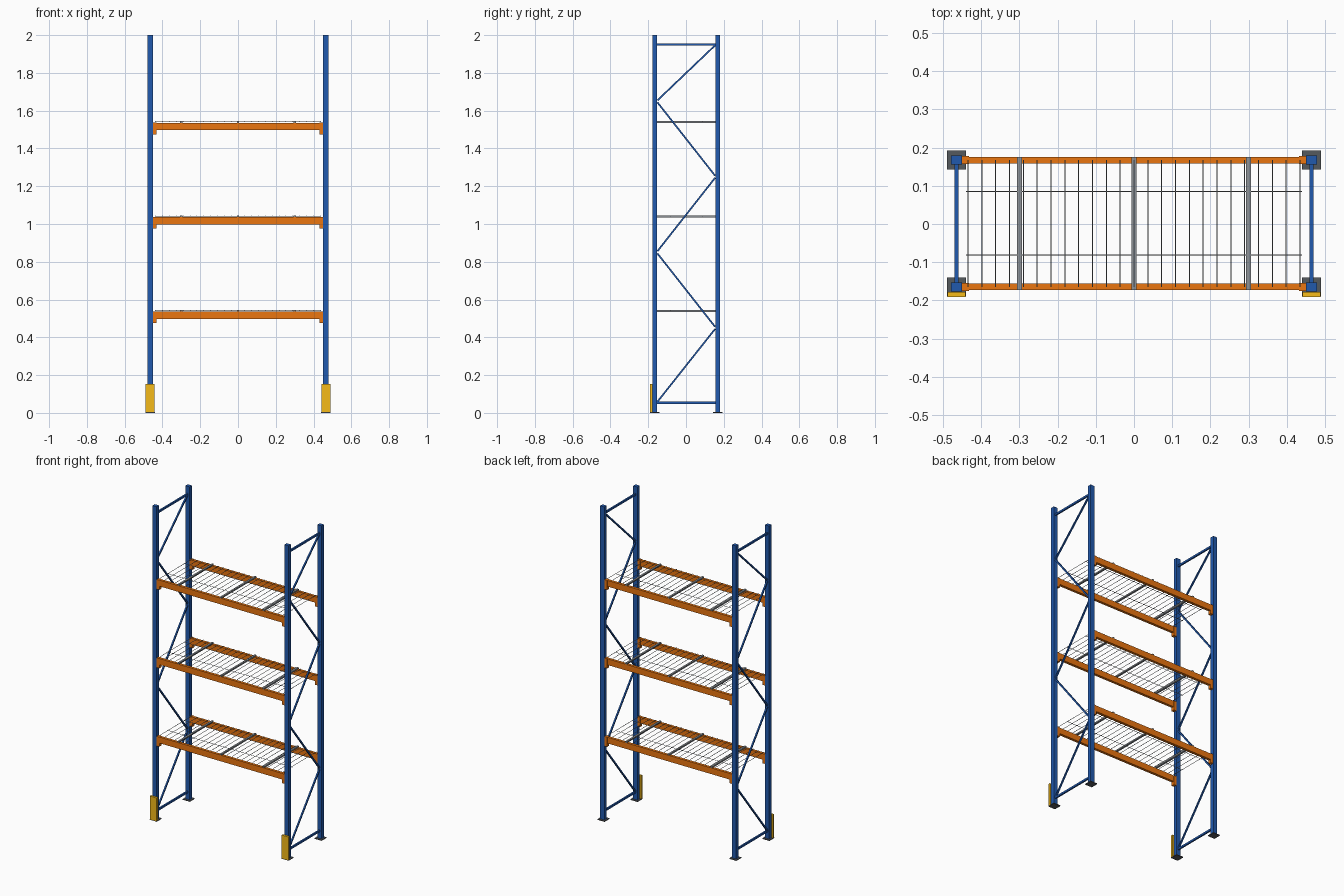
import bpy, bmesh
from mathutils import Vector, Matrix

if "Cube" in bpy.data.objects:
    bpy.data.objects.remove(bpy.data.objects["Cube"])


def material(name, rgb):
    m = bpy.data.materials.new(name)
    m.diffuse_color = (*rgb, 1)
    m.use_nodes = True
    m.node_tree.nodes["Principled BSDF"].inputs["Base Color"].default_value = m.diffuse_color
    return m


BLUE = material("blue_paint", (0.015, 0.10, 0.42))
ORANGE = material("orange_paint", (0.83, 0.18, 0.005))
YELLOW = material("yellow_paint", (0.92, 0.50, 0.01))
DARK = material("dark_steel", (0.09, 0.10, 0.11))
STEEL = material("galvanised_steel", (0.27, 0.29, 0.31))


def finish(name, bm, mat):
    me = bpy.data.meshes.new(name)
    bm.to_mesh(me)
    bm.free()
    me.materials.append(mat)
    ob = bpy.data.objects.new(name, me)
    bpy.context.collection.objects.link(ob)
    return ob


def add_box(bm, lo, hi):
    lo, hi = Vector(lo), Vector(hi)
    mat = Matrix.Translation((lo + hi) / 2) @ Matrix.Diagonal((*(hi - lo), 1))
    bmesh.ops.create_cube(bm, size=1, matrix=mat)


def box(name, lo, hi, mat):
    bm = bmesh.new()
    add_box(bm, lo, hi)
    return finish(name, bm, mat)


def add_rod(bm, a, b, r, sides=6):
    a, b = Vector(a), Vector(b)
    d = b - a
    mat = Matrix.Translation((a + b) / 2) @ d.to_track_quat('Z', 'Y').to_matrix().to_4x4()
    bmesh.ops.create_cone(bm, cap_ends=True, segments=sides, radius1=r, radius2=r,
                          depth=d.length, matrix=mat)


def add_bar(bm, a, b, wide, thick):
    # rectangular bar in the yz plane, wide along x
    a, b = Vector(a), Vector(b)
    d = b - a
    rot = Matrix((Vector((1, 0, 0)), d.normalized().cross(Vector((1, 0, 0))), d.normalized()))
    mat = (Matrix.Translation((a + b) / 2) @ rot.transposed().to_4x4()
           @ Matrix.Diagonal((wide, thick, d.length, 1)))
    bmesh.ops.create_cube(bm, size=1, matrix=mat)


PX = 0.465                # post centre in x
YF, YB = -0.165, 0.1675   # front and back post centres

# End frames: posts, foot plates, guards, bracing
for side, sx in (("left", -1), ("right", 1)):
    x = sx * PX
    for row, y in (("front", YF), ("back", YB)):
        box(f"{side}_{row}_post", (x - 0.0145, y - 0.012, 0.004), (x + 0.0145, y + 0.012, 2.0), BLUE)
        box(f"{side}_{row}_foot_plate", (x - 0.025, y - 0.0245, 0), (x + 0.025, y + 0.0245, 0.005), DARK)
    box(f"{side}_post_guard", (x - 0.0235, -0.191, 0.004), (x + 0.0235, YF - 0.0125, 0.152), YELLOW)

    bm = bmesh.new()
    for z in (0.053, 1.95):
        add_bar(bm, (x, YF + 0.01, z), (x, YB - 0.01, z), 0.010, 0.012)
    finish(f"{side}_horizontal_braces", bm, BLUE)

    # diagonals stop just short of each other at the posts
    bm = bmesh.new()
    nodes = [0.053, 0.45, 0.85, 1.25, 1.65, 1.95]
    ends = (YF + 0.009, YB - 0.009)
    for i in range(5):
        a = Vector((x, ends[i % 2], nodes[i]))
        b = Vector((x, ends[(i + 1) % 2], nodes[i + 1]))
        add_bar(bm, a.lerp(b, 0.015), b.lerp(a, 0.015), 0.009, 0.009)
    finish(f"{side}_diagonal_braces", bm, BLUE)

# Shelf levels: beams with end connectors, support bars, wire deck
for n, z in enumerate((0.5, 1.0, 1.5), 1):
    for row, y in (("front", YF), ("back", YB)):
        box(f"shelf_{n}_{row}_beam", (-0.449, y - 0.0085, z - 0.003), (0.449, y + 0.0085, z + 0.036), ORANGE)
        bm = bmesh.new()
        for sx in (-1, 1):
            xa, xb = sorted((sx * 0.4515, sx * 0.432))
            add_box(bm, (xa, y - 0.0105, z - 0.025), (xb, y + 0.0105, z + 0.0365))
        finish(f"shelf_{n}_{row}_beam_connectors", bm, ORANGE)

    bm = bmesh.new()
    for x in (-0.3, 0, 0.3):
        add_box(bm, (x - 0.006, YF - 0.008, z + 0.035), (x + 0.006, YB + 0.008, z + 0.044))
    finish(f"shelf_{n}_support_bars", bm, STEEL)

    bm = bmesh.new()
    for i in range(25):
        x = -0.435 + i * 0.03625
        add_rod(bm, (x, YF, z + 0.0435), (x, YB, z + 0.0435), 0.0014)
    for y in (-0.081, 0.085):
        add_rod(bm, (-0.44, y, z + 0.0415), (0.44, y, z + 0.0415), 0.0014)
    finish(f"shelf_{n}_wire_deck", bm, STEEL)
